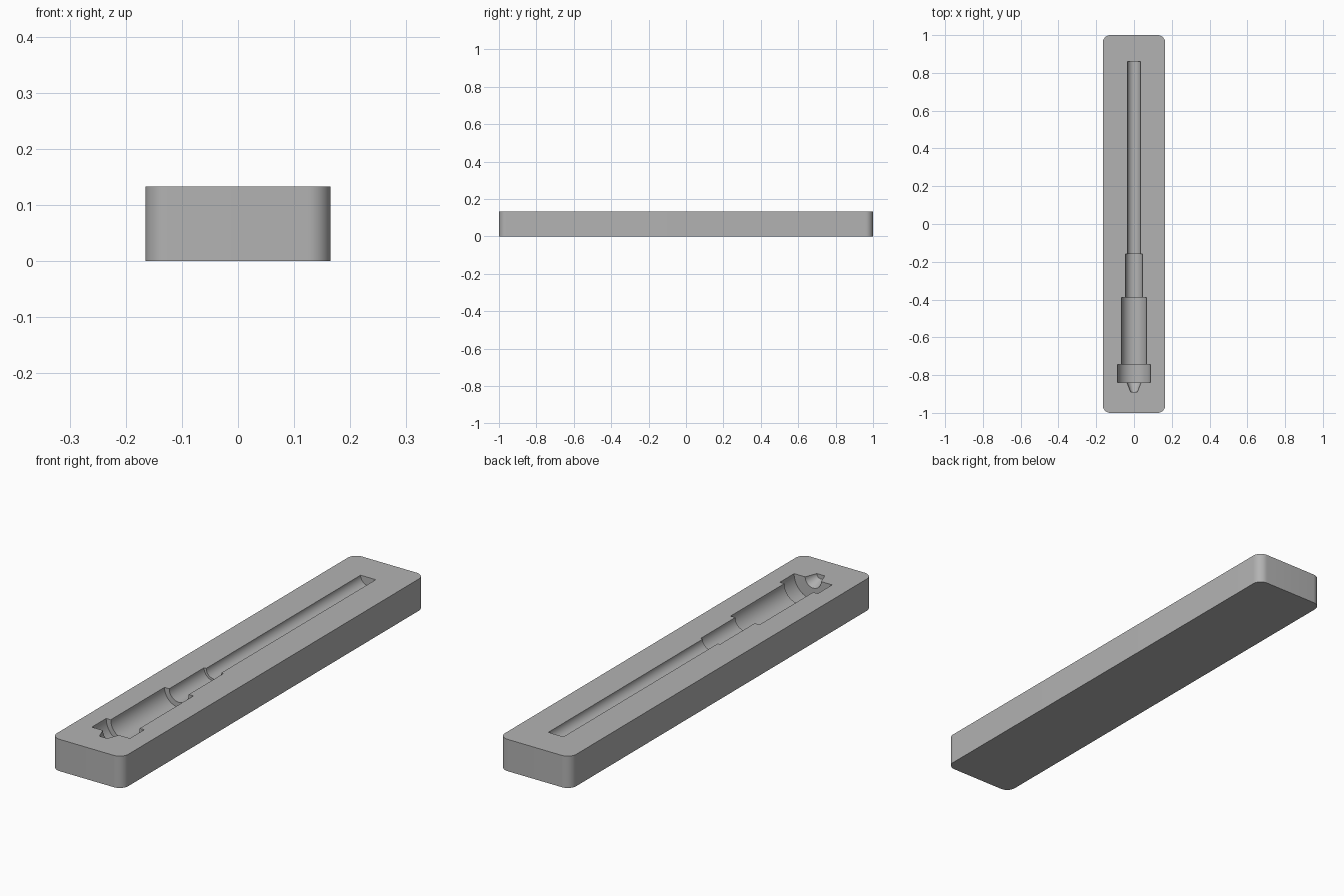
import bpy, bmesh
from math import cos, sin, pi, radians

cube = bpy.data.objects.get("Cube")
if cube:
    bpy.data.objects.remove(cube, do_unlink=True)

WIDTH, LENGTH, HEIGHT, CORNER = 0.33, 2.0, 0.133, 0.04

grey = bpy.data.materials.new("light_grey")
grey.use_nodes = True
colour = (0.45, 0.45, 0.45, 1)
grey.diffuse_color = colour
grey.node_tree.nodes["Principled BSDF"].inputs["Base Color"].default_value = colour


def make_object(name, bm):
    bmesh.ops.recalc_face_normals(bm, faces=bm.faces)
    mesh = bpy.data.meshes.new(name)
    bm.to_mesh(mesh)
    bm.free()
    mesh.materials.append(grey)
    obj = bpy.data.objects.new(name, mesh)
    bpy.context.collection.objects.link(obj)
    return obj


# Block with rounded upright corners
bm = bmesh.new()
bmesh.ops.create_cube(bm, size=1)
for v in bm.verts:
    v.co.x *= WIDTH
    v.co.y *= LENGTH
    v.co.z = (v.co.z + 0.5) * HEIGHT
upright = [e for e in bm.edges if abs(e.verts[0].co.z - e.verts[1].co.z) > 0.1]
bmesh.ops.bevel(bm, geom=upright, offset=CORNER, segments=12, profile=0.5, affect='EDGES')
block = make_object("mould_block", bm)

# Stepped round cutter lying along the top face: (y, radius)
profile = [(-0.89, 0.018), (-0.84, 0.037), (-0.84, 0.088), (-0.745, 0.088),
           (-0.745, 0.067), (-0.39, 0.067), (-0.39, 0.045), (-0.16, 0.045),
           (-0.16, 0.035), (0.86, 0.035)]
SIDES = 64
bm = bmesh.new()
rings = [[bm.verts.new((r * cos(2 * pi * i / SIDES), y, HEIGHT + r * sin(2 * pi * i / SIDES)))
          for i in range(SIDES)] for y, r in profile]
for a, b in zip(rings, rings[1:]):
    for i in range(SIDES):
        j = (i + 1) % SIDES
        bm.faces.new((a[i], a[j], b[j], b[i]))
bm.faces.new(rings[0])
bm.faces.new(rings[-1])
cutter = make_object("cavity_cutter", bm)
cutter.hide_render = True

# Sink the half-round cavity into the block
cut = block.modifiers.new("cavity", 'BOOLEAN')
cut.operation = 'DIFFERENCE'
cut.solver = 'EXACT'
cut.object = cutter
bpy.ops.object.select_all(action='DESELECT')
block.select_set(True)
bpy.context.view_layer.objects.active = block
bpy.ops.object.modifier_apply(modifier=cut.name)
bpy.data.objects.remove(cutter, do_unlink=True)

bpy.ops.object.shade_smooth_by_angle(angle=radians(30))
